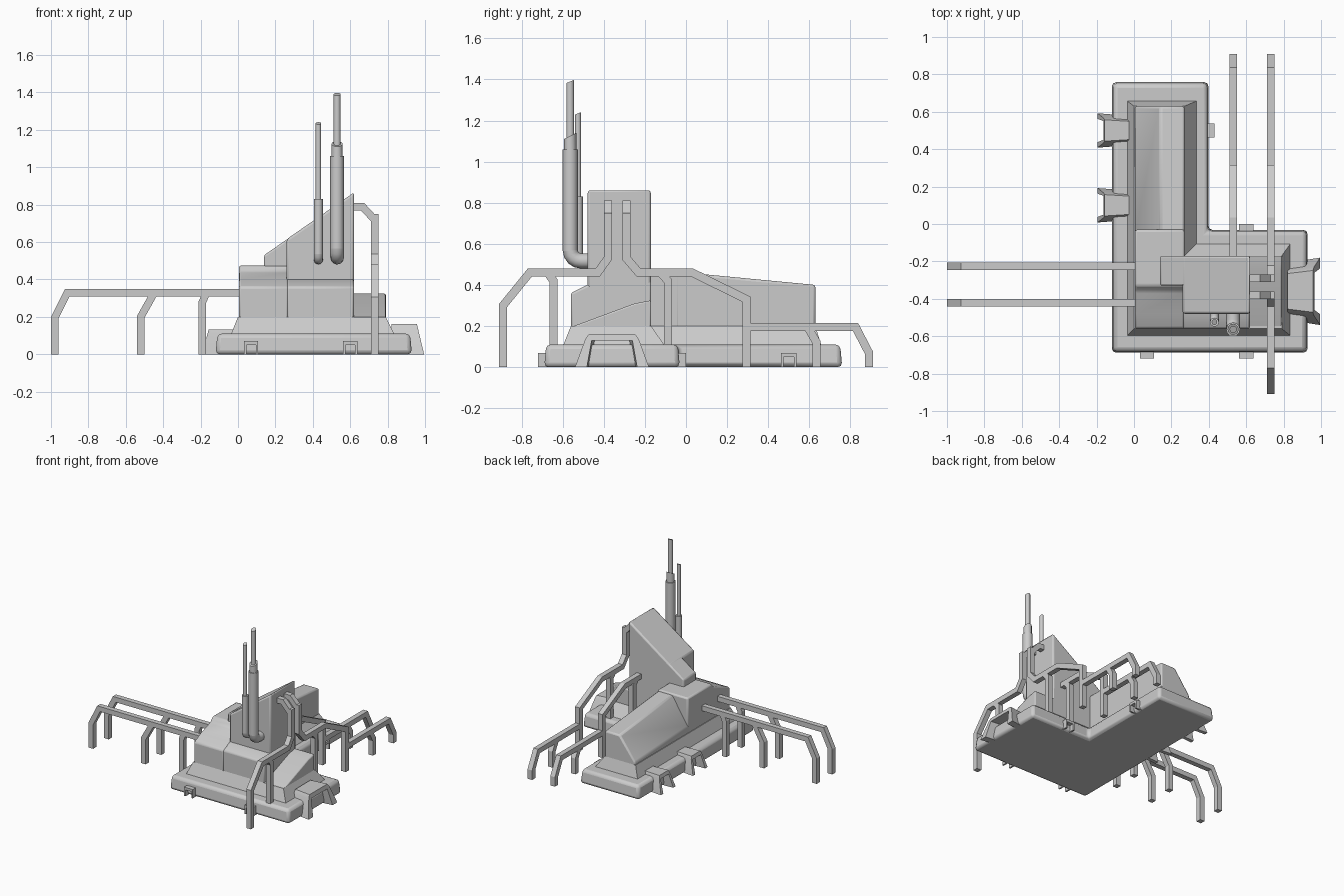
import bpy, bmesh, math
from mathutils import Vector

if "Cube" in bpy.data.objects:
    bpy.data.objects.remove(bpy.data.objects["Cube"])


def finish(name, bm, bevel=0.0, smooth=35):
    bmesh.ops.recalc_face_normals(bm, faces=bm.faces)
    me = bpy.data.meshes.new(name)
    bm.to_mesh(me)
    bm.free()
    ob = bpy.data.objects.new(name, me)
    bpy.context.collection.objects.link(ob)
    if bevel:
        m = ob.modifiers.new("bevel", 'BEVEL')
        m.width, m.segments, m.limit_method = bevel, 2, 'ANGLE'
    bpy.ops.object.select_all(action='DESELECT')
    ob.select_set(True)
    bpy.context.view_layer.objects.active = ob
    bpy.ops.object.shade_smooth_by_angle(angle=math.radians(smooth))
    return ob


def place(axis, u, v, w):
    return {'x': (w, u, v), 'y': (u, w, v), 'z': (u, v, w)}[axis]


def loft(name, pa, a, pb, b, axis, bevel=0.0):
    """Solid between two outlines lying at a and b along the axis."""
    bm = bmesh.new()
    lo = [bm.verts.new(place(axis, u, v, a)) for u, v in pa]
    hi = [bm.verts.new(place(axis, u, v, b)) for u, v in pb]
    bm.faces.new(lo)
    bm.faces.new(hi)
    n = len(lo)
    for i in range(n):
        j = (i + 1) % n
        bm.faces.new((lo[i], lo[j], hi[j], hi[i]))
    return finish(name, bm, bevel)


def prism(name, pts, axis, a, b, bevel=0.0):
    return loft(name, pts, a, pts, b, axis, bevel)


def box(name, x0, x1, y0, y1, z0, z1, bevel=0.0):
    return prism(name, [(x0, y0), (x1, y0), (x1, y1), (x0, y1)], 'z', z0, z1, bevel)


def pipe(name, path, axis, at, r=0.02):
    """Square pipe with mitred bends along a path in the plane across the axis."""
    P = [Vector(p) for p in path]
    left, right = [], []
    for i, p in enumerate(P):
        d1 = (p - P[i - 1]).normalized() if i else (P[1] - p).normalized()
        d2 = (P[i + 1] - p).normalized() if i < len(P) - 1 else d1
        n1, n2 = Vector((-d1.y, d1.x)), Vector((-d2.y, d2.x))
        m = (n1 + n2).normalized()
        m *= r / m.dot(n1)
        left.append(p + m)
        right.append(p - m)
    bm = bmesh.new()
    rings = [[bm.verts.new(place(axis, q.x, q.y, at + s)) for q, s in
              ((l, -r), (l, r), (k, r), (k, -r))] for l, k in zip(left, right)]
    for A, B in zip(rings, rings[1:]):
        for i in range(4):
            j = (i + 1) % 4
            bm.faces.new((A[i], A[j], B[j], B[i]))
    bm.faces.new(rings[0])
    bm.faces.new(rings[-1])
    return finish(name, bm, smooth=20)


# L-shaped plinth
loft("plinth", [(-.12, -.69), (.93, -.69), (.93, -.03), (.40, -.03), (.40, .76), (-.12, .76)], 0,
     [(-.11, -.68), (.92, -.68), (.92, -.04), (.39, -.04), (.39, .75), (-.11, .75)], .11, 'z', .022)

# Flared skirt between plinth and walls
loft("skirt", [(-.04, -.60), (.84, -.60), (.84, -.10), (.34, -.10), (.34, .66), (-.04, .66)], .10,
     [(.0, -.56), (.79, -.56), (.79, -.17), (.27, -.17), (.27, .63), (.0, .63)], .20, 'z')

# Main hall: shoulder block, centre block, sloped right block
prism("shoulder_block", [(-.56, .18), (-.56, .36), (-.48, .40), (-.36, .44), (-.33, .475),
                         (-.03, .475), (-.03, .18)], 'x', .005, .27, .012)
prism("centre_block", [(-.56, .18), (-.56, .36), (-.48, .40), (-.17, .42), (-.17, .18)],
      'x', .26, .62, .01)
prism("right_block", [(-.56, .18), (-.56, .195), (-.25, .31), (-.17, .325), (-.17, .18)],
      'x', .60, .79, .01)

# Long rear wing with a sloped outer side
loft("rear_wing", [(.005, .18), (.005, .25), (.14, .465), (.27, .465), (.27, .18)], -.05,
     [(.005, .18), (.005, .22), (.14, .40), (.27, .40), (.27, .18)], .63, 'y', .012)

# Slanted tower with a front notch
prism("tower", [(.26, .36), (.26, .615), (.62, .865), (.62, .30)], 'y', -.48, -.17, .012)
prism("tower_notch_part", [(.14, .36), (.14, .53), (.29, .634), (.29, .36)], 'y', -.33, -.17, .01)


# Chimneys: stacked tubes with an elbow into the tower
def tube(name, x, y, r, z0, z1, slant=0.0):
    bm = bmesh.new()
    bmesh.ops.create_cone(bm, cap_ends=True, segments=12, radius1=r, radius2=r, depth=z1 - z0)
    for v in bm.verts:
        if v.co.z > 0:
            v.co.z += slant * v.co.y
        v.co += Vector((x, y, (z0 + z1) / 2))
    return finish(name, bm)


def elbow(name, x, y, r, z):
    """Rounded bend from a vertical tube at y to the wall behind."""
    bend, bm, rings = r * 1.4, bmesh.new(), []
    steps = [(y, z + bend, 0)]
    for k in range(1, 5):
        a = math.pi / 2 * k / 4
        steps.append((y + bend * (1 - math.cos(a)), z + bend * (1 - math.sin(a)), a))
    steps.append((-.46, z, math.pi / 2))
    for cy, cz, a in steps:
        rings.append([bm.verts.new((x + r * math.cos(t), cy + r * math.sin(t) * math.cos(a),
                                    cz + r * math.sin(t) * math.sin(a)))
                      for t in (2 * math.pi * i / 12 for i in range(12))])
    for A, B in zip(rings, rings[1:]):
        for i in range(12):
            j = (i + 1) % 12
            bm.faces.new((A[i], A[j], B[j], B[i]))
    bm.faces.new(rings[-1])
    return finish(name, bm)


elbow("large_chimney_elbow", .53, -.563, .037, .517)
tube("large_chimney", .53, -.563, .037, .565, 1.06)
tube("large_chimney_collar", .53, -.563, .03, 1.05, 1.125, .5)
tube("large_chimney_tip", .53, -.563, .019, 1.10, 1.39, .4)
elbow("small_chimney_elbow", .43, -.525, .024, .505)
tube("small_chimney", .43, -.525, .024, .535, .83)
tube("small_chimney_tip", .43, -.525, .015, .82, 1.235, .4)

# Pipes leaving the left side, on legs
for n, y in enumerate((-.225, -.42)):
    pipe(f"left_pipe_{n}", [(.02, .33), (-.912, .33), (-.98, .195), (-.98, 0)], 'y', y)
    pipe(f"left_pipe_mid_leg_{n}", [(-.45, .325), (-.52, .20), (-.52, 0)], 'y', y)
    pipe(f"left_pipe_near_leg_{n}", [(-.17, .325), (-.19, .28), (-.19, 0)], 'y', y)

# Pipes from the tower, down and out to the front
for n, y in enumerate((-.38, -.29)):
    pipe(f"tower_pipe_{n}", [(.60, .79), (.665, .79), (.73, .72), (.73, .54)], 'y', y)
pipe("front_pipe", [(-.38, .75), (-.38, .53), (-.43, .46), (-.76, .46), (-.89, .30), (-.89, 0)],
     'x', .73)
pipe("front_pipe_leg", [(-.67, .455), (-.645, .42), (-.645, 0)], 'x', .73)
pipe("front_pipe_inner_leg", [(-.12, .455), (-.088, .42), (-.088, 0)], 'x', .73)

# Stepped pipes going to the back
for n, (x, start) in enumerate(((.53, [(-.19, .46)]), (.73, [(-.29, .75), (-.29, .53), (-.23, .46)]))):
    pipe(f"back_pipe_{n}", start + [(.03, .46), (.295, .33), (.295, 0)], 'x', x)
    pipe(f"back_pipe_low_{n}", [(.295, .195), (.825, .195), (.89, .07), (.89, 0)], 'x', x)
    pipe(f"back_pipe_leg_{n}", [(.595, .19), (.635, .12), (.635, 0)], 'x', x)
pipe("back_pipe_inner_leg", [(-.12, .455), (-.088, .42), (-.088, 0)], 'x', .53)


# Splayed arches: large gateway right, two small ones left
def arch(name, cy, h, H, x_in, x_out):
    prof = [(-1, 0), (-.72, .85), (-.62, 1), (.62, 1), (.72, .85), (1, 0),
            (.68, 0), (.55, .8), (-.55, .8), (-.68, 0)]
    ob = prism(name, [(cy + h * u, H * v) for u, v in prof], 'x', x_in, x_out)
    for v in ob.data.vertices:
        if abs(v.co.x - x_out) < 1e-4:
            v.co.x += (x_in - x_out) * .22 * v.co.z / H
        else:
            v.co.y = cy + (v.co.y - cy) * .85


arch("gateway", -.36, .18, .162, .82, .995)
for n, y in enumerate((.10, .50)):
    arch(f"left_arch_{n}", y, .092, .132, -.02, -.195)

# Small hollow vents around the plinth
for n, (x, y, dx, dy) in enumerate(((.07, -.69, 0, -1), (.60, -.69, 0, -1),
                                    (.60, -.03, 0, 1), (.40, .50, 1, 0))):
    c, s = (x, dx) if dx else (y, dy)
    m = y if dx else x
    frame = [(-.038, 0), (-.038, .07), (.038, .07), (.038, 0), (.025, 0), (.025, .05),
             (-.025, .05), (-.025, 0)]
    prism(f"vent_{n}", [(m + u, v) for u, v in frame], 'x' if dx else 'y',
          c - s * .02, c + s * .03)
